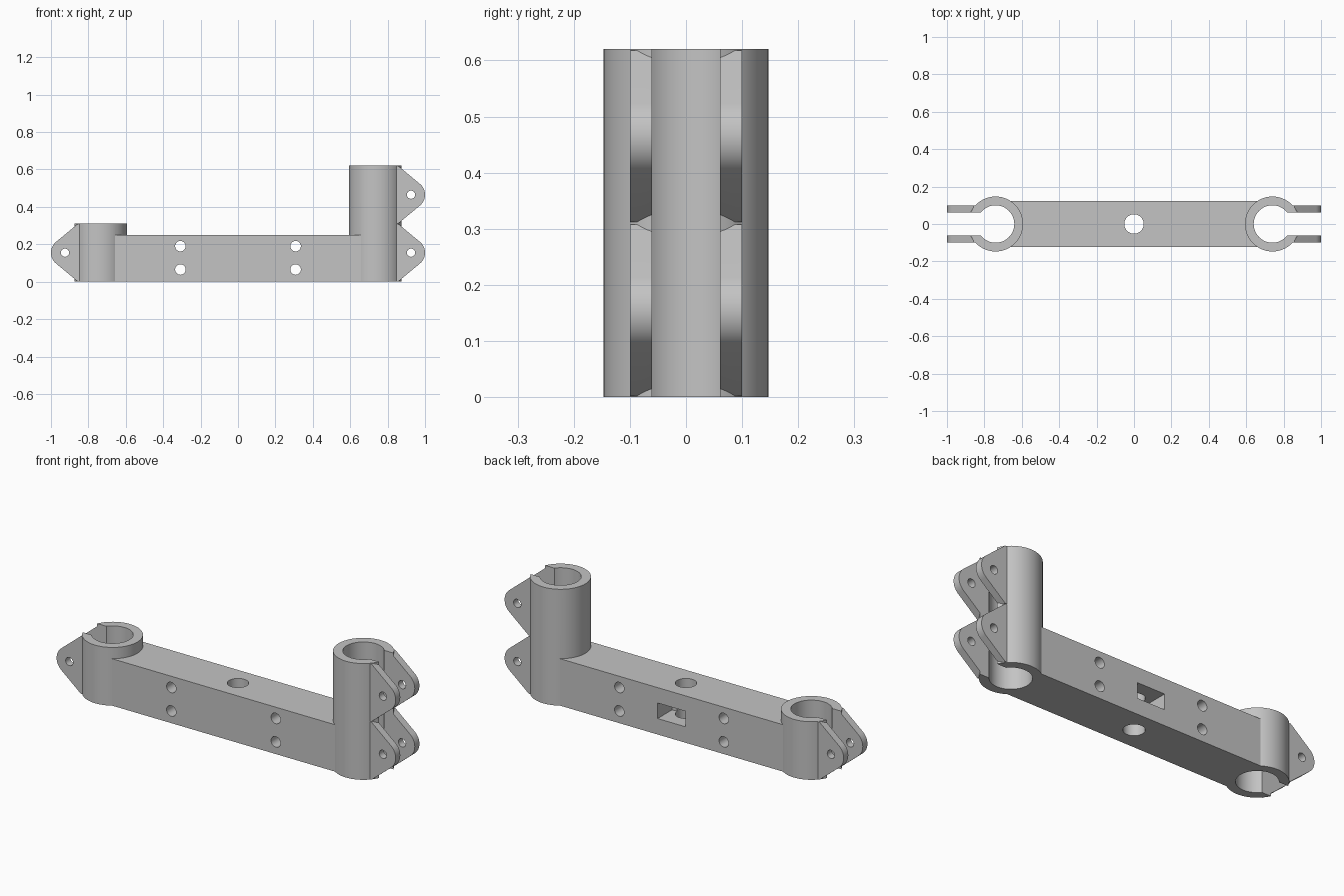
import bpy
import bmesh
from math import radians, sin, cos
from mathutils import Matrix, Vector

if "Cube" in bpy.data.objects:
    bpy.data.objects.remove(bpy.data.objects["Cube"], do_unlink=True)

GREY = (0.55, 0.55, 0.55, 1.0)
metal = bpy.data.materials.new("plain grey")
metal.use_nodes = True
metal.diffuse_color = GREY
metal.node_tree.nodes["Principled BSDF"].inputs["Base Color"].default_value = GREY

CLAMP_X, OUTER, BORE = 0.74, 0.147, 0.1
TIER = 0.31
BEAM_H, BEAM_Y = 0.25, 0.122
SLOT_Y, EAR_Y = 0.061, 0.1


def finish(name, bm):
    bmesh.ops.recalc_face_normals(bm, faces=bm.faces)
    mesh = bpy.data.meshes.new(name)
    bm.to_mesh(mesh)
    bm.free()
    mesh.materials.append(metal)
    obj = bpy.data.objects.new(name, mesh)
    bpy.context.collection.objects.link(obj)
    return obj


def box(name, low, high):
    bm = bmesh.new()
    low, high = Vector(low), Vector(high)
    bmesh.ops.create_cube(bm, size=1, matrix=Matrix.Translation((low + high) / 2)
                          @ Matrix.Diagonal((*(high - low), 1)))
    return finish(name, bm)


def cylinder(name, centre, radius, length, axis="Z", sides=32):
    bm = bmesh.new()
    turn = Matrix.Rotation(radians(90), 4, "X") if axis == "Y" else Matrix()
    bmesh.ops.create_cone(bm, cap_ends=True, segments=sides, radius1=radius, radius2=radius,
                          depth=length, matrix=Matrix.Translation(centre) @ turn)
    return finish(name, bm)


def ear(name, side, y0, y1, base):
    """Triangular lug with a rounded tip, extruded along y."""
    mid = TIER / 2
    outline = [(0.84, 0.002), (0.858, 0.002)]
    for i in range(17):
        a = radians(-50 + 100 * i / 16)
        outline.append((0.925 + 0.075 * cos(a), mid + 0.075 * sin(a)))
    outline += [(0.858, TIER - 0.002), (0.84, TIER - 0.002)]
    bm = bmesh.new()
    face = bm.faces.new([bm.verts.new((side * x, y0, base + z)) for x, z in outline])
    new = bmesh.ops.extrude_face_region(bm, geom=[face])["geom"]
    bmesh.ops.translate(bm, vec=(0, y1 - y0, 0),
                        verts=[v for v in new if isinstance(v, bmesh.types.BMVert)])
    return finish(name, bm)


def combine(target, other, operation):
    mod = target.modifiers.new(other.name, "BOOLEAN")
    mod.operation, mod.solver, mod.object = operation, "EXACT", other
    bpy.context.view_layer.objects.active = target
    bpy.ops.object.modifier_apply(modifier=mod.name)
    bpy.data.objects.remove(other, do_unlink=True)


# Beam between the two clamps
bracket = box("clamp_bracket", (-0.7, -BEAM_Y, 0), (0.7, BEAM_Y, BEAM_H))
solids, cutters = [], []

# Split tube clamps: one tier on the right, two tiers on the left
for side, label, tiers in ((-1, "right", 1), (1, "left", 2)):
    h = tiers * TIER
    x = side * CLAMP_X
    solids.append(cylinder(label + "_clamp", (x, 0, h / 2), OUTER, h, sides=64))
    cutters.append(cylinder(label + "_bore", (x, 0, h / 2), BORE, h + 0.1, sides=64))
    x0, x1 = sorted((x, side * 1.1))
    cutters.append(box(label + "_slot", (x0, -SLOT_Y, -0.05), (x1, SLOT_Y, h + 0.05)))
    # Pairs of ears with their bolt holes
    for tier in range(tiers):
        z = tier * TIER
        for ys in (-1, 1):
            y0, y1 = sorted((ys * (SLOT_Y - 0.01), ys * EAR_Y))
            solids.append(ear(label + "_ear", side, y0, y1, z))
        cutters.append(cylinder(label + "_ear_hole", (side * 0.925, 0, z + TIER / 2),
                                0.022, 0.4, "Y", 24))

# Cross holes, upright hole and rear pocket in the beam
for x in (-0.308, 0.308):
    for z in (0.065, 0.19):
        cutters.append(cylinder("cross_hole", (x, 0, z), 0.028, 0.5, "Y"))
cutters.append(cylinder("upright_hole", (0, 0, BEAM_H / 2), 0.052, 0.5))
cutters.append(box("rear_pocket", (-0.082, 0, 0.085), (0.082, 0.2, 0.168)))

for part in solids:
    combine(bracket, part, "UNION")
for part in cutters:
    combine(bracket, part, "DIFFERENCE")

bpy.ops.object.select_all(action="DESELECT")
bracket.select_set(True)
bpy.context.view_layer.objects.active = bracket
bpy.ops.object.shade_smooth_by_angle(angle=radians(30))
